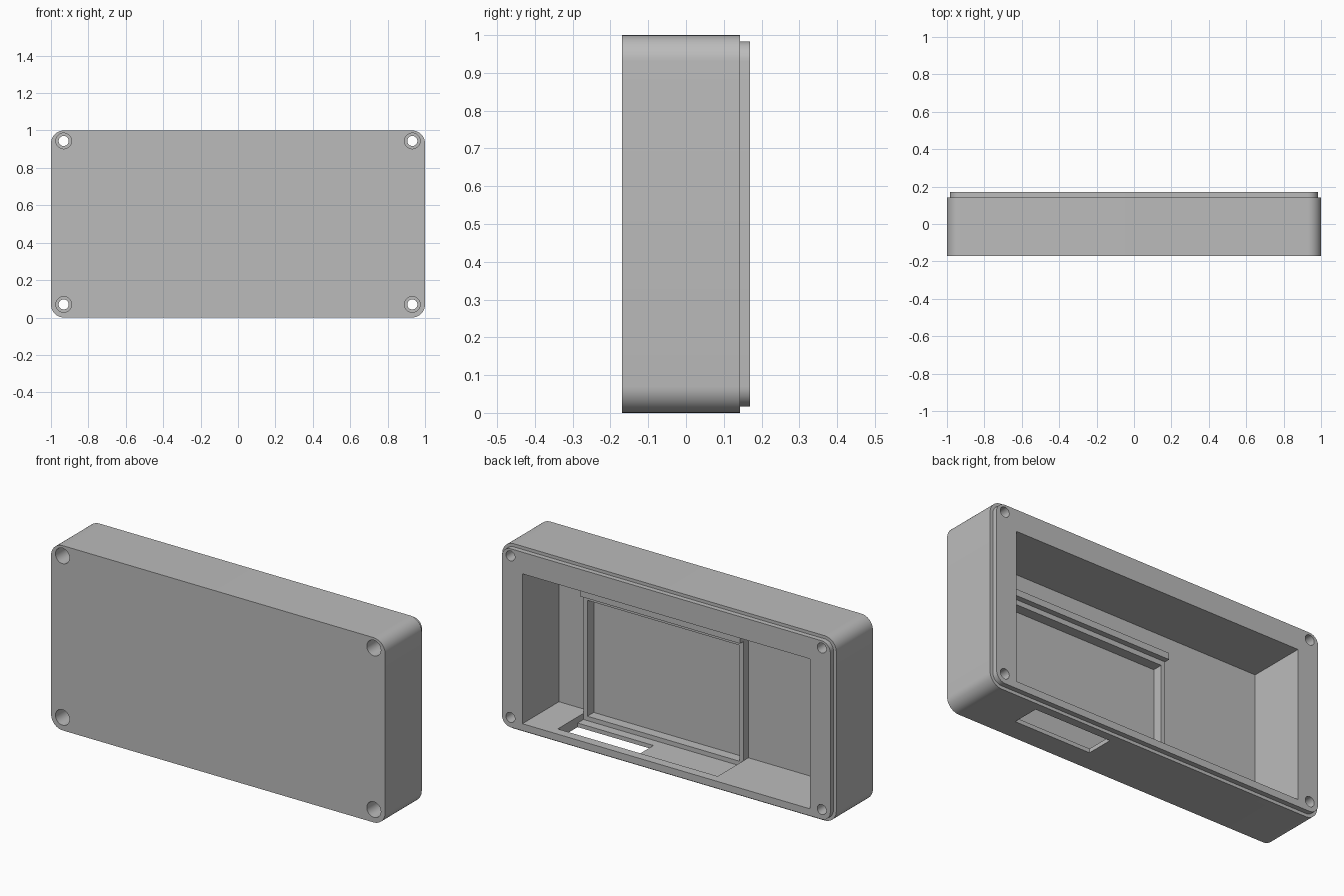
import bpy, bmesh, math
from mathutils import Matrix, Vector

cube = bpy.data.objects.get("Cube")
if cube:
    bpy.data.objects.remove(cube, do_unlink=True)

grey = bpy.data.materials.new("case grey")
grey.use_nodes = True
colour = (0.5, 0.5, 0.5, 1)
grey.diffuse_color = colour
grey.node_tree.nodes["Principled BSDF"].inputs["Base Color"].default_value = colour


def finish(name, bm):
    mesh = bpy.data.meshes.new(name)
    bmesh.ops.recalc_face_normals(bm, faces=bm.faces)
    bm.to_mesh(mesh)
    bm.free()
    mesh.materials.append(grey)
    obj = bpy.data.objects.new(name, mesh)
    bpy.context.collection.objects.link(obj)
    return obj


def box(name, x, y, z):
    bm = bmesh.new()
    bmesh.ops.create_cube(bm, size=1)
    for v in bm.verts:
        v.co = Vector([(a + b) / 2 + c * (b - a) for (a, b), c in zip((x, y, z), v.co)])
    return finish(name, bm)


def rounded_slab(name, inset, y0, y1, radius, steps=10):
    """Rounded rectangle in x and z, extruded along y."""
    bm = bmesh.new()
    hx, hz = 1 - inset - radius, 0.5 - inset - radius
    points = []
    for k, (sx, sz) in enumerate(((1, 1), (-1, 1), (-1, -1), (1, -1))):
        for i in range(steps + 1):
            a = math.pi / 2 * (k + i / steps)
            points.append((sx * hx + radius * math.cos(a), y0,
                           0.5 + sz * hz + radius * math.sin(a)))
    face = bm.faces.new([bm.verts.new(p) for p in points])
    ext = bmesh.ops.extrude_face_region(bm, geom=[face])
    moved = [g for g in ext["geom"] if isinstance(g, bmesh.types.BMVert)]
    bmesh.ops.translate(bm, verts=moved, vec=(0, y1 - y0, 0))
    return finish(name, bm)


def drill(name, x, z, radius, y0, y1):
    bm = bmesh.new()
    turn = Matrix.Translation((x, (y0 + y1) / 2, z)) @ Matrix.Rotation(math.pi / 2, 4, "X")
    bmesh.ops.create_cone(bm, cap_ends=True, segments=32, radius1=radius, radius2=radius,
                          depth=y1 - y0, matrix=turn)
    return finish(name, bm)


def combine(obj, tool, operation):
    mod = obj.modifiers.new("cut", "BOOLEAN")
    mod.operation, mod.solver, mod.object = operation, "EXACT", tool
    graph = bpy.context.evaluated_depsgraph_get()
    mesh = bpy.data.meshes.new_from_object(obj.evaluated_get(graph))
    obj.modifiers.clear()
    obj.data = mesh
    bpy.data.objects.remove(tool, do_unlink=True)


# Case shell with a stepped lip at the back
case = rounded_slab("case_shell", 0, -0.17, 0.143, 0.07)
combine(case, rounded_slab("lip", 0.017, 0.1, 0.17, 0.053), "UNION")

# Main cavity, thinned floor, port slot and display pocket
FLOOR = -0.142
frame_x = (-0.274, 0.684)
window_x = (-0.25, 0.66)
for name, x, y, z in (
    ("cavity", (-0.86, 0.86), (FLOOR, 0.3), (0.055, 0.866)),
    ("floor_recess", frame_x, (FLOOR, 0.12), (0.022, 0.2)),
    ("port_slot", (0.23, 0.684), (-0.05, 0.098), (-0.1, 0.1)),
    ("display_pocket", window_x, (-0.154, 0), (0.046, 0.673)),
):
    combine(case, box(name, x, y, z), "DIFFERENCE")

# Counterbored screw holes in the corners
for x in (-0.932, 0.932):
    for z in (0.07, 0.944):
        combine(case, drill("bolt_hole", x, z, 0.027, -0.3, 0.3), "DIFFERENCE")
        combine(case, drill("counterbore", x, z, 0.042, -0.3, 0.08), "DIFFERENCE")

# Raised display frame and the retaining ledge above it
rim_y = (-0.16, -0.1)
full_z = (0.015, 0.70)
box("frame_right_side", (frame_x[0], window_x[0]), rim_y, full_z)
box("frame_left_side", (window_x[1], frame_x[1]), rim_y, full_z)
box("frame_bottom", window_x, rim_y, (0.015, 0.046))
box("frame_top", window_x, rim_y, (0.673, 0.70))
box("retaining_ledge", frame_x, (-0.16, -0.07), (0.70, 0.735))

# Smooth corners and holes, sharp edges elsewhere
bpy.ops.object.select_all(action="DESELECT")
case.select_set(True)
bpy.context.view_layer.objects.active = case
bpy.ops.object.shade_smooth_by_angle(angle=math.radians(30))
